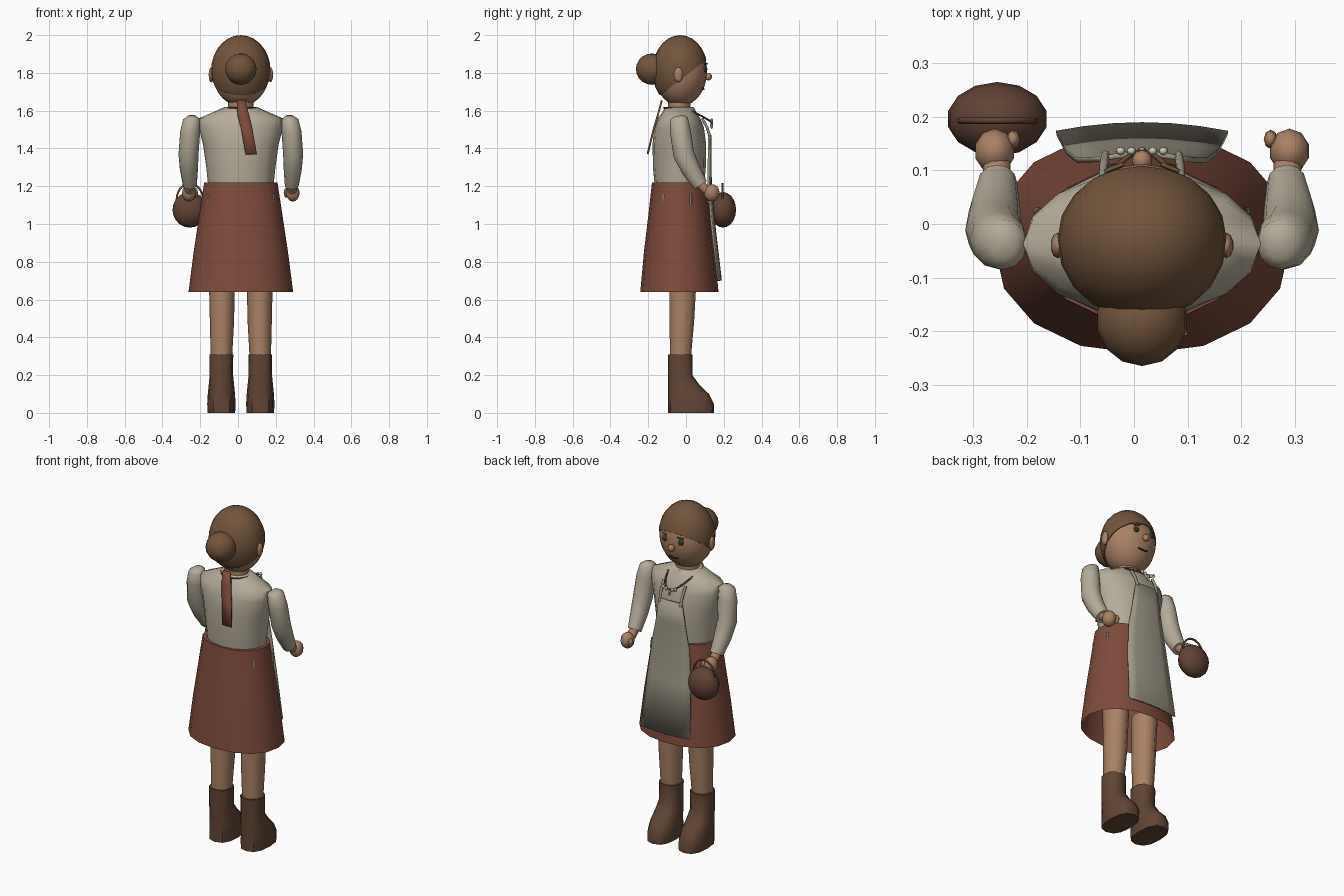
import bpy, bmesh, math
from mathutils import Matrix, Vector

if "Cube" in bpy.data.objects:
    bpy.data.objects.remove(bpy.data.objects["Cube"])

CX = 0.015  # figure is slightly off centre because the basket sticks out


def mat(name, r, g, b):
    m = bpy.data.materials.new(name)
    m.diffuse_color = (r, g, b, 1)
    m.use_nodes = True
    m.node_tree.nodes["Principled BSDF"].inputs["Base Color"].default_value = m.diffuse_color
    return m


SKIN = mat("skin", 0.40, 0.22, 0.13)
HAIR = mat("hair_brown", 0.17, 0.09, 0.045)
SHIRT = mat("linen", 0.46, 0.41, 0.32)
SKIRT = mat("rust_cloth", 0.21, 0.07, 0.045)
APRON = mat("apron_cloth", 0.34, 0.31, 0.24)
BOOT = mat("boot_leather", 0.12, 0.06, 0.035)
WICKER = mat("wicker", 0.12, 0.055, 0.035)
DARK = mat("dark", 0.03, 0.04, 0.03)
BEAD = mat("bead", 0.6, 0.57, 0.48)


def finish(name, bm, material, angle=40):
    bmesh.ops.translate(bm, verts=bm.verts, vec=(CX, 0, 0))
    bmesh.ops.recalc_face_normals(bm, faces=bm.faces)
    me = bpy.data.meshes.new(name)
    bm.to_mesh(me)
    bm.free()
    ob = bpy.data.objects.new(name, me)
    bpy.context.collection.objects.link(ob)
    me.materials.append(material)
    bpy.ops.object.select_all(action='DESELECT')
    ob.select_set(True)
    bpy.context.view_layer.objects.active = ob
    bpy.ops.object.shade_smooth_by_angle(angle=math.radians(angle))
    return ob


def loft(name, rings, material, n=12, caps=(True, True), power=1.0, angle=40):
    """rings: (x, y, z, rx, ry, tilt about x in degrees)"""
    bm = bmesh.new()
    rows = []
    for x, y, z, rx, ry, tilt in rings:
        rot = Matrix.Rotation(math.radians(tilt), 3, 'X')
        row = []
        for i in range(n):
            a = 2 * math.pi * i / n
            c, s = math.cos(a), math.sin(a)
            p = Vector((rx * math.copysign(abs(c) ** power, c),
                        ry * math.copysign(abs(s) ** power, s), 0))
            row.append(bm.verts.new(rot @ p + Vector((x, y, z))))
        rows.append(row)
    for a, b in zip(rows, rows[1:]):
        for i in range(n):
            j = (i + 1) % n
            bm.faces.new((a[i], a[j], b[j], b[i]))
    if caps[0]:
        bm.faces.new(rows[0])
    if caps[1]:
        bm.faces.new(rows[-1])
    return finish(name, bm, material, angle)


def ball(name, c, r, material, seg=14, rings=10, cut=None):
    bm = bmesh.new()
    bmesh.ops.create_uvsphere(bm, u_segments=seg, v_segments=rings, radius=1,
                              matrix=Matrix.Translation(c) @ Matrix.Diagonal((*r, 1)))
    if cut:
        geom = bm.verts[:] + bm.edges[:] + bm.faces[:]
        bmesh.ops.bisect_plane(bm, geom=geom, plane_co=cut[0], plane_no=cut[1], clear_inner=True)
        bmesh.ops.holes_fill(bm, edges=[e for e in bm.edges if e.is_boundary], sides=0)
    return finish(name, bm, material)


def strip(name, rows, material, thick=0.01, cols=6):
    """cloth sheet; rows: (x, y, z, half width, sag of the side edges)"""
    bm = bmesh.new()
    grid = []
    for x, y, z, w, sag in rows:
        ts = [2 * i / cols - 1 for i in range(cols + 1)]
        grid.append([bm.verts.new((x + w * t, y - sag * t * t, z)) for t in ts])
    for a, b in zip(grid, grid[1:]):
        for i in range(cols):
            bm.faces.new((a[i], a[i + 1], b[i + 1], b[i]))
    ob = finish(name, bm, material)
    mod = ob.modifiers.new("thickness", 'SOLIDIFY')
    mod.thickness = thick
    mod.offset = 0
    return ob


def cord(name, pts, radius, material, cyclic=False):
    cu = bpy.data.curves.new(name, 'CURVE')
    cu.dimensions = '3D'
    cu.bevel_depth = radius
    cu.bevel_resolution = 1
    sp = cu.splines.new('POLY')
    sp.points.add(len(pts) - 1)
    for p, co in zip(sp.points, pts):
        p.co = (co[0] + CX, co[1], co[2], 1)
    sp.use_cyclic_u = cyclic
    cu.materials.append(material)
    ob = bpy.data.objects.new(name, cu)
    bpy.context.collection.objects.link(ob)
    return ob


# Head, hair and bun
ball("head", (0, -0.03, 1.81), (0.153, 0.142, 0.186), SKIN, 20, 14)
ball("hair", (0, -0.031, 1.81), (0.158, 0.147, 0.19), HAIR, 20, 14,
     cut=((0, 0.11, 1.87), (0, -0.21, 0.275)))
ball("hair_bun", (0, -0.18, 1.82), (0.085, 0.085, 0.083), HAIR)
ball("nose", (0, 0.118, 1.78), (0.019, 0.02, 0.02), SKIN, 10, 8)
cord("mouth", [(-0.03, 0.092, 1.718), (0, 0.095, 1.712), (0.03, 0.092, 1.718)], 0.004, DARK)
loft("neck", [(0, -0.035, 1.57, 0.07, 0.06, 0), (0, -0.035, 1.7, 0.065, 0.06, 0)], SKIN)

# Shirt body
loft("shirt", [(0, -0.035, 1.19, 0.172, 0.13, 0), (0, -0.035, 1.3, 0.183, 0.14, 0),
               (0, -0.035, 1.42, 0.2, 0.142, 0), (0, -0.037, 1.51, 0.222, 0.132, 0),
               (0, -0.037, 1.56, 0.222, 0.112, 0), (0, -0.035, 1.595, 0.14, 0.088, 0),
               (0, -0.035, 1.62, 0.085, 0.075, 0)], SHIRT, 16, angle=50)

# Skirt, open underneath
loft("skirt", [(0, -0.035, 0.64, 0.277, 0.207, 0), (0, -0.035, 0.85, 0.25, 0.188, 0),
               (0, -0.035, 1.05, 0.22, 0.164, 0), (0, -0.037, 1.22, 0.194, 0.143, 0),
               (0, -0.037, 1.22, 0.165, 0.125, 0)], SKIRT, 16, (False, False), 0.92)

# Apron with bib
strip("apron", [(0, 0.13, 1.47, 0.075, 0.008), (0, 0.13, 1.34, 0.095, 0.01),
                (0, 0.132, 1.2, 0.122, 0.013), (0, 0.15, 1.0, 0.142, 0.015),
                (0, 0.185, 0.7, 0.16, 0.016)], APRON)

# Scarf tail down the back
strip("scarf_tail", [(0.002, -0.128, 1.655, 0.024, 0), (0.012, -0.148, 1.58, 0.03, 0),
                     (0.032, -0.172, 1.5, 0.03, 0), (0.055, -0.203, 1.37, 0.03, 0)], SKIRT, 0.01, 2)

# Necklace and beads
cord("necklace", [(0.085 * math.sin(a), -0.035 + (0.17 if math.cos(a) > 0 else 0.082) * math.cos(a),
                   1.615 - 0.075 * max(0, math.cos(a)) ** 1.5)
                  for a in [2 * math.pi * i / 24 for i in range(24)]], 0.005, BOOT, True)
for i in range(-2, 3):
    ball("necklace_bead", (i * 0.02, 0.136, 1.535 + 0.006 * abs(i) - 0.012 * (i == 0)),
         (0.009, 0.008, 0.012 + 0.008 * (i == 0)), BEAD, 8, 6)

for s in (-1, 1):
    # Face
    ball("eye", (s * 0.052, 0.1, 1.82), (0.016, 0.013, 0.018), DARK, 10, 8)
    cord("eyebrow", [(s * 0.035, 0.112, 1.849), (s * 0.07, 0.098, 1.846)], 0.004, HAIR)
    ball("ear", (s * 0.157, -0.04, 1.79), (0.014, 0.024, 0.04), SKIN, 10, 8)

    # Sleeve, wrist and hand
    loft("sleeve", [(s * 0.258, -0.04, 1.572, 0.022, 0.028, 10), (s * 0.26, -0.038, 1.555, 0.045, 0.048, 10),
                    (s * 0.268, -0.03, 1.49, 0.053, 0.055, 10), (s * 0.277, -0.012, 1.37, 0.053, 0.056, 18),
                    (s * 0.275, 0.025, 1.29, 0.048, 0.05, 28), (s * 0.27, 0.077, 1.205, 0.037, 0.04, 33)],
         SHIRT, 12, angle=55)
    loft("wrist", [(s * 0.27, 0.07, 1.215, 0.026, 0.026, 35), (s * 0.272, 0.125, 1.165, 0.026, 0.026, 40)],
         SKIN, 10)
    ball("hand", (s * 0.275, 0.136, 1.165), (0.038, 0.042, 0.046), SKIN, 10, 8)
    ball("thumb", (s * 0.24, 0.158, 1.165), (0.013, 0.018, 0.026), SKIN, 8, 6)

    # Leg and boot
    loft("leg", [(s * 0.103, -0.03, 0.28, 0.056, 0.058, 0), (s * 0.1, -0.022, 0.48, 0.064, 0.068, 0),
                 (s * 0.1, -0.015, 0.75, 0.07, 0.077, 0)], SKIN, 10)
    loft("boot", [(s * 0.103, 0.026, 0, 0.073, 0.121, 0), (s * 0.103, 0.026, 0.05, 0.075, 0.121, 0),
                  (s * 0.103, 0.014, 0.1, 0.072, 0.108, 0), (s * 0.103, -0.012, 0.15, 0.067, 0.082, 0),
                  (s * 0.103, -0.03, 0.2, 0.062, 0.064, 0), (s * 0.103, -0.03, 0.31, 0.063, 0.065, 0)],
         BOOT, 12, power=0.8)

    # Apron straps and the waist ties peeking through the skirt
    cord("apron_strap", [(s * 0.068, 0.13, 1.45), (s * 0.071, 0.112, 1.51), (s * 0.073, 0.085, 1.56)], 0.008, APRON)
    cord("apron_tie_back", [(s * 0.172, -0.118, 1.1), (s * 0.17, -0.119, 1.16)], 0.006, APRON)
    cord("apron_tie_side", [(s * 0.198, 0.025, 1.1), (s * 0.191, 0.025, 1.16)], 0.006, APRON)

# Basket hanging from one hand
ball("basket", (-0.27, 0.196, 1.075), (0.094, 0.069, 0.094), WICKER)
cord("basket_handle", [(-0.27 + 0.07 * math.cos(a), 0.193, 1.13 + 0.083 * math.sin(a))
                       for a in [math.pi * i / 12 for i in range(13)]], 0.006, WICKER)
